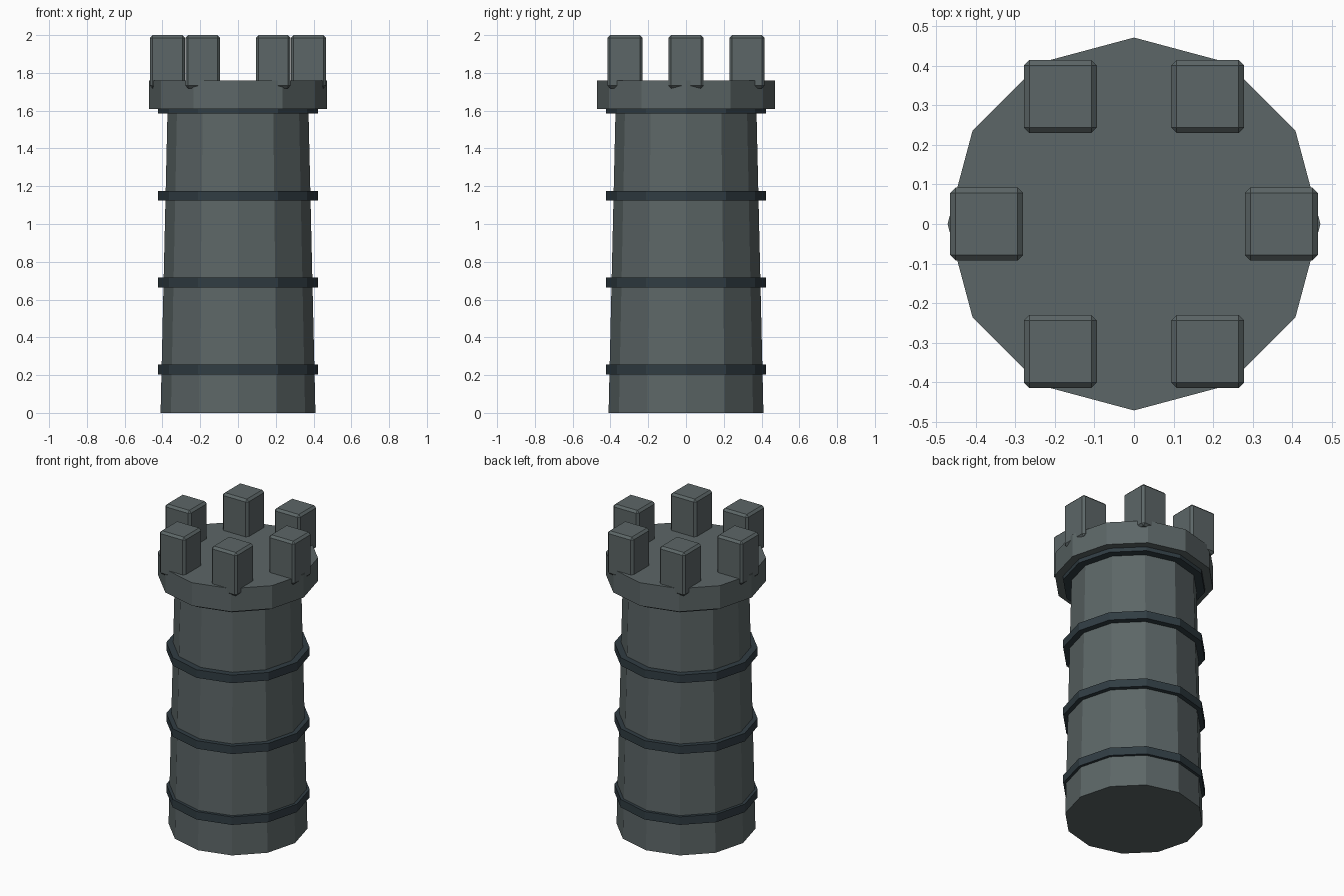
import bpy, math

if "Cube" in bpy.data.objects:
    bpy.data.objects.remove(bpy.data.objects["Cube"])


def material(name, rgb):
    m = bpy.data.materials.new(name)
    m.diffuse_color = (*rgb, 1)
    m.use_nodes = True
    m.node_tree.nodes["Principled BSDF"].inputs["Base Color"].default_value = m.diffuse_color
    return m


stone = material("grey stone", (0.107, 0.133, 0.135))
band = material("dark slate", (0.030, 0.046, 0.056))


def drum(name, r_bottom, r_top, z0, z1, mat):
    """Twelve-sided drum with corners on the axes."""
    bpy.ops.mesh.primitive_cone_add(vertices=12, radius1=r_bottom, radius2=r_top,
                                    depth=z1 - z0, location=(0, 0, (z0 + z1) / 2))
    ob = bpy.context.object
    ob.name = name
    ob.data.materials.append(mat)
    return ob


# Tapered tower shaft
drum("tower_shaft", 0.41, 0.372, 0, 1.65, stone)

# Dark bands, evenly spaced up the shaft
for i in range(4):
    z = 0.23 + 0.46 * i
    drum(f"band_{i + 1}", 0.423, 0.423, z - 0.026, z + 0.026, band)

# Wide platform on top
drum("parapet_platform", 0.472, 0.472, 1.61, 1.76, stone)

# Six square battlements with chamfered edges
for i in range(6):
    a = math.radians(60 * i)
    bpy.ops.mesh.primitive_cube_add(
        size=1, location=(0.373 * math.cos(a), 0.373 * math.sin(a), 1.859))
    ob = bpy.context.object
    ob.name = f"battlement_{i + 1}"
    ob.scale = (0.185, 0.185, 0.282)
    bpy.ops.object.transform_apply(location=False, rotation=False, scale=True)
    ob.data.materials.append(stone)
    bevel = ob.modifiers.new("chamfer", 'BEVEL')
    bevel.width = 0.014
    bevel.segments = 1
